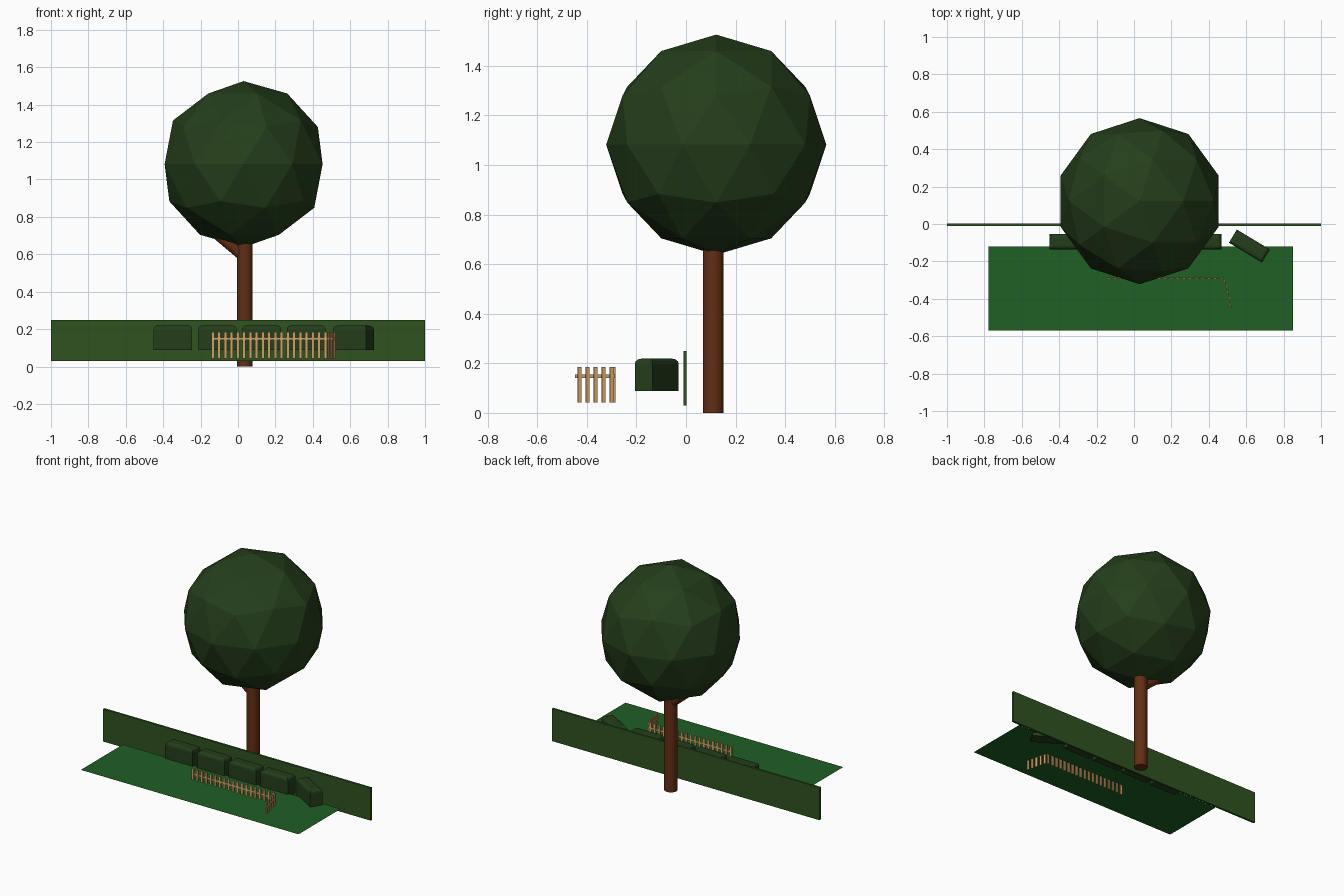
import bpy, bmesh, math
from mathutils import Vector, Matrix

if "Cube" in bpy.data.objects:
    bpy.data.objects.remove(bpy.data.objects["Cube"])


def material(name, rgb):
    m = bpy.data.materials.new(name)
    m.diffuse_color = (*rgb, 1)
    m.use_nodes = True
    m.node_tree.nodes["Principled BSDF"].inputs["Base Color"].default_value = m.diffuse_color
    return m


LEAF = material("leaf", (0.018, 0.048, 0.011))
HEDGE = material("hedge", (0.028, 0.085, 0.014))
GRASS = material("grass", (0.013, 0.115, 0.018))
BARK = material("bark", (0.12, 0.028, 0.007))
WOOD = material("wood", (0.62, 0.36, 0.13))


def finish(bm, name, mat):
    bmesh.ops.recalc_face_normals(bm, faces=bm.faces)
    me = bpy.data.meshes.new(name)
    bm.to_mesh(me)
    bm.free()
    ob = bpy.data.objects.new(name, me)
    bpy.context.collection.objects.link(ob)
    me.materials.append(mat)
    return ob


def add_box(bm, centre, size, angle=0):
    mat = (Matrix.Translation(centre) @ Matrix.Rotation(angle, 4, 'Z')
           @ Matrix.Diagonal((*size, 1)))
    return bmesh.ops.create_cube(bm, size=1, matrix=mat)["verts"]


def rod(name, a, b, r, mat, sides=32):
    a, b = Vector(a), Vector(b)
    d = b - a
    bpy.ops.mesh.primitive_cylinder_add(vertices=sides, radius=r, depth=d.length, location=(a + b) / 2)
    ob = bpy.context.object
    ob.name = name
    ob.rotation_euler = d.to_track_quat('Z', 'Y').to_euler()
    ob.data.materials.append(mat)
    bpy.ops.object.shade_smooth_by_angle(angle=math.radians(30))


# Tree: faceted crown, trunk and side branch
bpy.ops.mesh.primitive_ico_sphere_add(subdivisions=2, radius=0.444, location=(0.03, 0.122, 1.082))
bpy.context.object.name = "tree_crown"
bpy.context.object.data.materials.append(LEAF)
rod("tree_trunk", (0.036, 0.11, 0), (0.036, 0.11, 0.76), 0.042, BARK)
rod("tree_branch", (0.03, 0.11, 0.59), (-0.18, 0.11, 0.767), 0.03, BARK)

# Long hedge wall
bm = bmesh.new()
add_box(bm, (0, -0.004, 0.139), (2, 0.014, 0.22))
finish(bm, "hedge_wall", HEDGE)

# Lawn sheet
bm = bmesh.new()
bmesh.ops.create_grid(bm, x_segments=1, y_segments=1, size=0.5,
                      matrix=Matrix.Translation((0.037, -0.344, 0.11)) @ Matrix.Diagonal((1.628, 0.45, 1, 1)))
finish(bm, "lawn", GRASS)


# Clipped bushes, rounded along the top edges only
def bush(i, x, y, angle=0):
    bm = bmesh.new()
    add_box(bm, (x, y, 0.1535), (0.206, 0.082, 0.131), angle)
    top = [e for e in bm.edges if all(v.co.z > 0.2 for v in e.verts)]
    bmesh.ops.bevel(bm, geom=top, offset=0.02, segments=3, profile=0.5, affect='EDGES')
    finish(bm, f"bush_{i}", LEAF)


for i in range(4):
    bush(i + 1, -0.348 + 0.2373 * i, -0.094)
bush(5, 0.617, -0.118, math.radians(-31))


# Picket fence: long run plus a short return at the right end
def fence(name, start, end, first, step, count):
    a, b = Vector((*start, 0)), Vector((*end, 0))
    d = b - a
    ang = math.atan2(d.y, d.x)
    bm = bmesh.new()
    add_box(bm, (a + b) / 2 + Vector((0, 0, 0.148)), (d.length, 0.004, 0.014), ang)
    for i in range(count):
        p = a + d.normalized() * (first + step * i)
        add_box(bm, p + Vector((0, 0, 0.114)), (0.016, 0.008, 0.143), ang)
    finish(bm, name, WOOD)


fence("fence_front", (-0.142, -0.289), (0.482, -0.289), 0.008, 0.0334, 19)
fence("fence_side", (0.482, -0.289), (0.521, -0.448), 0.012, 0.0332, 5)
